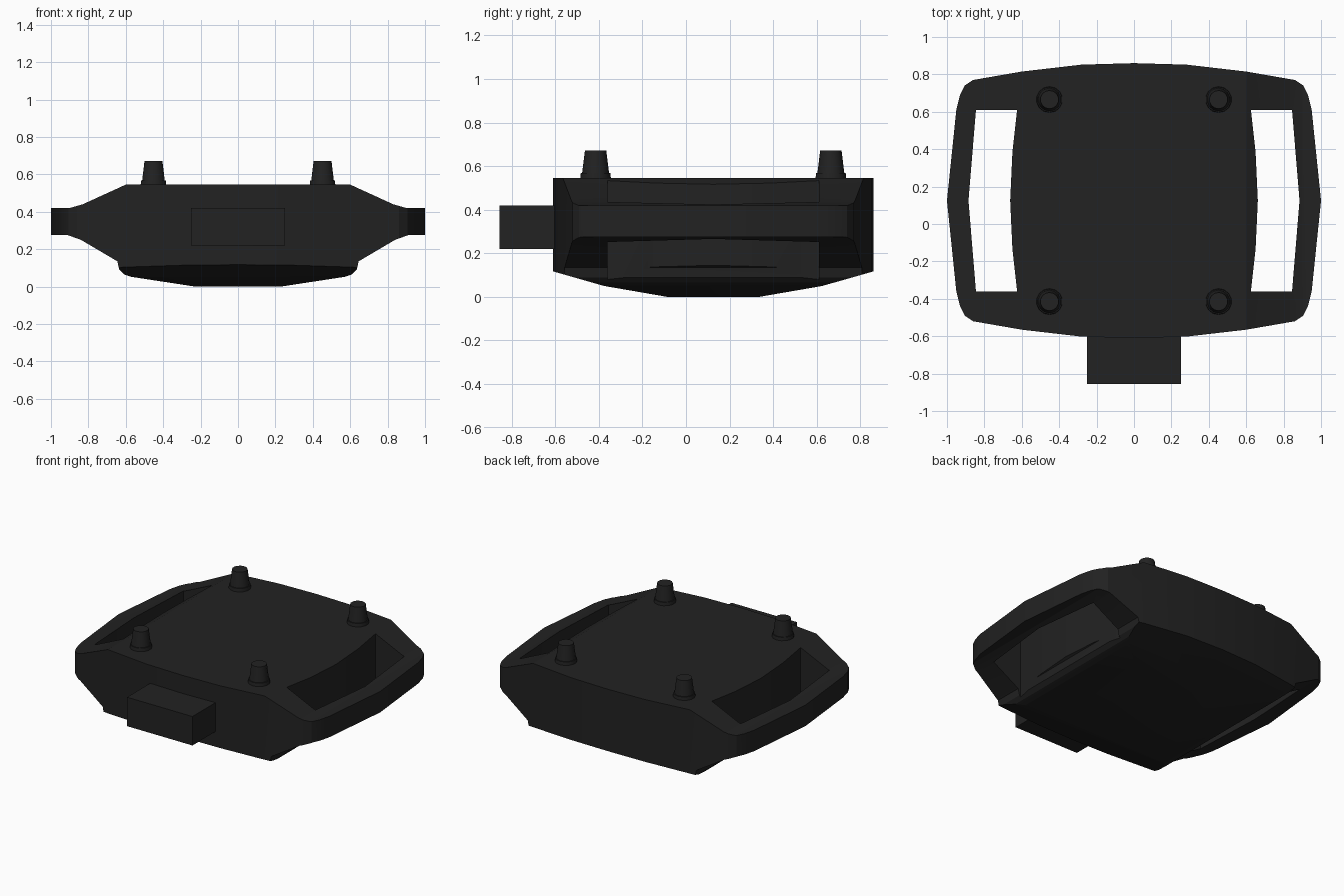
import bpy
import bmesh
from mathutils import Vector

cube = bpy.data.objects.get("Cube")
if cube:
    bpy.data.objects.remove(cube, do_unlink=True)

MID_Y = 0.125

black = bpy.data.materials.new("black plastic")
black.use_nodes = True
black.diffuse_color = (0.016, 0.016, 0.016, 1)
black.node_tree.nodes["Principled BSDF"].inputs["Base Color"].default_value = black.diffuse_color


def add_object(name, bm):
    bmesh.ops.recalc_face_normals(bm, faces=bm.faces[:])
    mesh = bpy.data.meshes.new(name)
    bm.to_mesh(mesh)
    bm.free()
    mesh.materials.append(black)
    obj = bpy.data.objects.new(name, mesh)
    bpy.context.collection.objects.link(obj)
    return obj


def prism(name, points, place, low, high):
    """Extrude a closed profile; place(a, b, depth) gives each 3D position."""
    bm = bmesh.new()
    face = bm.faces.new([bm.verts.new(place(a, b, low)) for a, b in points])
    new = bmesh.ops.extrude_face_region(bm, geom=[face])["geom"]
    offset = Vector(place(0, 0, high)) - Vector(place(0, 0, low))
    bmesh.ops.translate(bm, vec=offset, verts=[v for v in new if isinstance(v, bmesh.types.BMVert)])
    return add_object(name, bm)


def boolean(target, cutter, operation):
    cutter.hide_render = True
    mod = target.modifiers.new("cut", "BOOLEAN")
    mod.operation = operation
    mod.solver = "EXACT"
    mod.object = cutter
    bpy.context.view_layer.objects.active = target
    bpy.ops.object.modifier_apply(modifier=mod.name)
    bpy.data.objects.remove(cutter, do_unlink=True)


def smooth(obj, angle):
    bpy.ops.object.select_all(action="DESELECT")
    obj.select_set(True)
    bpy.context.view_layer.objects.active = obj
    bpy.ops.object.shade_smooth_by_angle(angle=angle)


def mirrored(half):
    return half + [(-a, b) for a, b in reversed(half)]


# Housing: front section, trimmed by the plan outline and the curved belly
section = mirrored([(0.6, 0.545), (0.83, 0.44), (0.9, 0.42), (1.1, 0.42), (1.1, 0.275),
                    (0.91, 0.275), (0.84, 0.25), (0.645, 0.135), (0.635, 0.09),
                    (0.61, 0.065), (0.57, 0.052), (0.23, 0.0)])
body = prism("housing", section, lambda a, b, d: (a, d, b), -0.9, 1.1)

edge = [(0.28, 0.727), (0.6, 0.69), (0.86, 0.645), (0.905, 0.615),
        (0.93, 0.565), (0.95, 0.485)]
right = edge + [(1.0, 0)] + [(x, -y) for x, y in reversed(edge)]
outline = [(0, 0.735)] + right + [(0, -0.735)] + [(-x, y) for x, y in reversed(right)]
boolean(body, prism("outline_cutter", outline,
                    lambda a, b, d: (a, b + MID_Y, d), -0.2, 0.8), "INTERSECT")

belly = mirrored([(0.8, 0.7), (0.8, 0.098), (0.735, 0.117), (0.5, 0.05), (0.205, -0.001)])
boolean(body, prism("belly_cutter", belly,
                    lambda a, b, d: (d, a + MID_Y, b), -1.3, 1.3), "INTERSECT")

# Hand grip openings on both sides
grip = [(0.625, 0.485), (0.845, 0.485), (0.885, 0), (0.845, -0.485), (0.625, -0.485),
        (0.65, -0.26), (0.662, 0), (0.65, 0.26)]
for side in (-1, 1):
    boolean(body, prism("grip_cutter", grip,
                        lambda a, b, d: (side * a, b + MID_Y, d), -0.2, 0.8), "DIFFERENCE")
smooth(body, 0.3)

# Front connector block
bm = bmesh.new()
bmesh.ops.create_cube(bm, size=1)
bmesh.ops.scale(bm, vec=(0.5, 0.27, 0.2), verts=bm.verts[:])
bmesh.ops.translate(bm, vec=(0, -0.72, 0.32), verts=bm.verts[:])
add_object("front_connector", bm)

# Four tapered posts, each on a low collar
for end, y in (("front", -0.415), ("back", 0.665)):
    for side, x in (("right", -0.452), ("left", 0.452)):
        bm = bmesh.new()
        for r1, r2, low, high in ((0.071, 0.068, 0.535, 0.568), (0.064, 0.049, 0.55, 0.672)):
            cone = bmesh.ops.create_cone(bm, cap_ends=True, segments=14, radius1=r1,
                                         radius2=r2, depth=high - low)
            bmesh.ops.translate(bm, vec=(x, y, (low + high) / 2), verts=cone["verts"])
        smooth(add_object(f"{end}_{side}_post", bm), 0.6)
